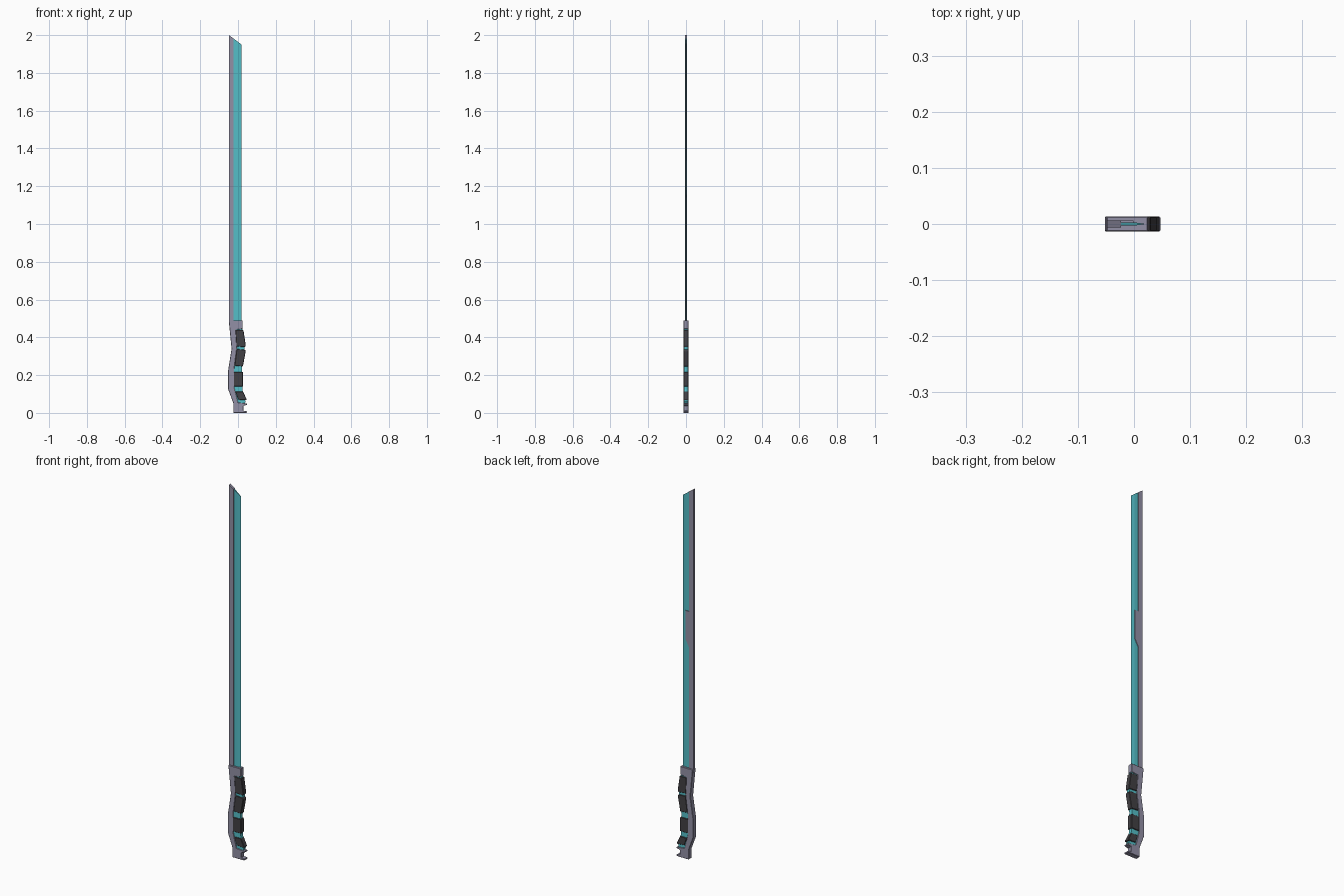
import bpy, bmesh

def material(name, rgb):
    m = bpy.data.materials.new(name)
    m.diffuse_color = (*rgb, 1)
    return m

GREY = material("steel grey", (0.29, 0.28, 0.38))
TEAL = material("glow teal", (0.09, 0.52, 0.58))
DARK = material("grip charcoal", (0.055, 0.052, 0.058))

def loft(name, bottom, top, mat, bevel=0.0):
    """Solid between two matching rings of 3D points."""
    bm = bmesh.new()
    a = [bm.verts.new(p) for p in bottom]
    b = [bm.verts.new(p) for p in top]
    n = len(a)
    bm.faces.new(a)
    bm.faces.new(b[::-1])
    for i in range(n):
        j = (i + 1) % n
        bm.faces.new((a[j], a[i], b[i], b[j]))
    bmesh.ops.recalc_face_normals(bm, faces=bm.faces)
    me = bpy.data.meshes.new(name)
    bm.to_mesh(me)
    bm.free()
    me.materials.append(mat)
    ob = bpy.data.objects.new(name, me)
    bpy.context.collection.objects.link(ob)
    if bevel:
        mod = ob.modifiers.new("Bevel", 'BEVEL')
        mod.width = bevel
        mod.segments = 1
        mod.limit_method = 'ANGLE'
    return ob

def plate(name, outline, y0, y1, mat, bevel=0.0):
    """Side outline (x, z) extruded through depth."""
    return loft(name, [(x, y0, z) for x, z in outline],
                [(x, y1, z) for x, z in outline], mat, bevel)

def blade_part(name, section, mat):
    """Plan section (x, y) raised to the slanted tip."""
    return loft(name, [(x, y, 0.47) for x, y in section],
                [(x, y, 2.0 - (x + 0.048) * 0.75) for x, y in section], mat)

# Blade: thick spine and thin glowing cutting edge
blade_part("blade_spine", [(-0.048, -0.0065), (-0.023, -0.0065),
                           (-0.023, 0.0065), (-0.048, 0.0065)], GREY)
blade_part("blade_edge", [(-0.03, -0.003), (0.0, -0.003), (0.018, -0.0004),
                          (0.018, 0.0004), (0.0, 0.003), (-0.03, 0.003)], TEAL)
# Reinforcing plate on the back only
plate("back_plate", [(-0.03, 1.14), (-0.023, 1.14), (-0.001, 1.18),
                     (-0.001, 1.335), (-0.03, 1.335)], 0.001, 0.0065, GREY)

# Handle frame: collar, wavy back strap and hooked pommel
plate("handle_frame", [
    (-0.049, 0.49), (0.025, 0.49), (0.025, 0.445), (-0.012, 0.44),
    (-0.006, 0.345), (-0.020, 0.235), (-0.020, 0.135), (0.000, 0.055),
    (0.047, 0.05), (0.047, 0.042), (0.028, 0.038), (0.028, 0.011),
    (0.047, 0.009), (0.047, 0.0), (-0.025, 0.0), (-0.025, 0.052),
    (-0.052, 0.125), (-0.052, 0.225), (-0.034, 0.34), (-0.044, 0.44)],
    -0.0132, 0.0132, GREY, 0.0015)

# Glowing core seen between the grip pads
plate("handle_core", [
    (-0.015, 0.45), (0.022, 0.45), (0.036, 0.35), (0.021, 0.235),
    (0.023, 0.125), (0.040, 0.06), (0.036, 0.05), (0.0, 0.05),
    (-0.024, 0.13), (-0.024, 0.235), (-0.010, 0.345)],
    -0.0095, 0.0095, TEAL)

# Grip pads
pads = [
    [(-0.013, 0.438), (0.029, 0.438), (0.041, 0.357), (0.037, 0.348), (-0.009, 0.352)],
    [(-0.007, 0.338), (0.036, 0.335), (0.041, 0.328), (0.026, 0.246), (-0.018, 0.250)],
    [(-0.022, 0.217), (0.025, 0.217), (0.027, 0.210), (0.027, 0.140), (-0.022, 0.140)],
    [(-0.014, 0.112), (0.026, 0.114), (0.046, 0.072), (0.044, 0.067), (0.001, 0.070)],
]
for i, outline in enumerate(pads):
    plate(f"grip_pad_{i + 1}", outline, -0.0135, 0.0135, DARK, 0.002)
